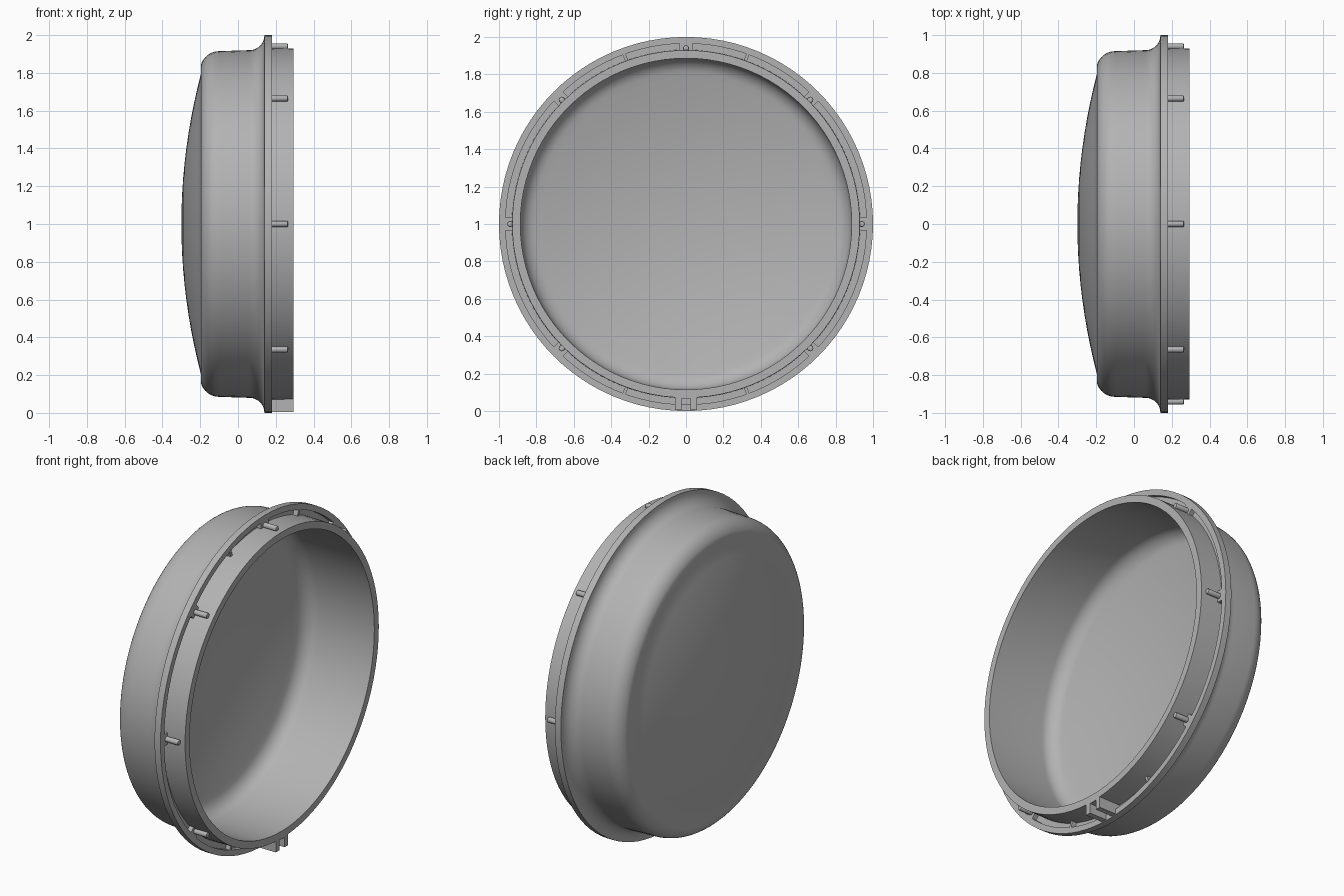
import bpy, bmesh
from math import pi, sin, cos, radians
from mathutils import Matrix, Vector

cube = bpy.data.objects.get("Cube")
if cube:
    bpy.data.objects.remove(cube)

grey = bpy.data.materials.new("plain_grey")
grey.use_nodes = True
COLOUR = (0.45, 0.45, 0.45, 1)
grey.diffuse_color = COLOUR
grey.node_tree.nodes["Principled BSDF"].inputs["Base Color"].default_value = COLOUR

CENTRE = Vector((0, 0, 1))


def finish(name, bm):
    """Turn a bmesh into a shaded, coloured object."""
    bmesh.ops.recalc_face_normals(bm, faces=bm.faces)
    mesh = bpy.data.meshes.new(name)
    bm.to_mesh(mesh)
    bm.free()
    mesh.materials.append(grey)
    obj = bpy.data.objects.new(name, mesh)
    bpy.context.collection.objects.link(obj)
    bpy.ops.object.select_all(action="DESELECT")
    obj.select_set(True)
    bpy.context.view_layer.objects.active = obj
    bpy.ops.object.shade_smooth_by_angle(angle=radians(32))
    return obj


def arc(cx, cr, rx, rr, start, end, steps=8):
    """Elliptical arc of (x, radius) profile points."""
    angles = [radians(start + (end - start) * i / steps) for i in range(steps + 1)]
    return [(cx + rx * cos(a), cr + rr * sin(a)) for a in angles]


def dome(x, rise, radius, steps=10):
    """Shallow dome profile from the axis outwards."""
    return [(x + rise * (i / steps) ** 2, radius * i / steps) for i in range(steps + 1)]


def place(angle):
    """Rotation about the cap's axis, zero being straight up."""
    return Matrix.Translation(CENTRE) @ Matrix.Rotation(angle, 4, "X")


def box(name, angle, lo, hi):
    bm = bmesh.new()
    lo, hi = Vector(lo), Vector(hi)
    size = Matrix.Diagonal((*(hi - lo), 1))
    bmesh.ops.create_cube(bm, size=1, matrix=place(angle) @ Matrix.Translation((lo + hi) / 2) @ size)
    return finish(name, bm)


# Hollow domed cap with flange, groove and lip, as one revolved profile
outside = dome(-0.3, 0.105, 0.8) + arc(-0.1, 0.815, 0.1, 0.1, 165, 90)
flange = [(0.05, 0.92)] + arc(0.06, 1.0, 0.08, 0.08, -90, -15) + [(0.14, 1.0), (0.18, 1.0)]
groove = [(0.18, 0.965), (0.152, 0.965), (0.152, 0.931)]
lip = [(0.295, 0.929), (0.295, 0.886)]
inside = arc(-0.08, 0.785, 0.09, 0.1, 90, 165) + dome(-0.265, 0.09, 0.775)[::-1]
profile = outside + flange + groove + lip + inside

bm = bmesh.new()
verts = [bm.verts.new((x, 0, 1 + r)) for x, r in profile]
edges = [bm.edges.new(pair) for pair in zip(verts, verts[1:])]
bmesh.ops.spin(bm, geom=verts + edges, cent=CENTRE, axis=(1, 0, 0),
               angle=2 * pi, steps=96, use_merge=True)
bmesh.ops.remove_doubles(bm, verts=bm.verts, dist=0.0005)
finish("domed_cap", bm)

# Locating pins around the lip, each on a block bridging the groove
for i in range(8):
    if i == 4:
        continue
    angle = i * pi / 4
    box("pin_base", angle, (0.15, -0.035, 0.925), (0.179, 0.035, 0.967))
    bm = bmesh.new()
    along = Matrix.Translation((0.215, 0, 0.94)) @ Matrix.Rotation(pi / 2, 4, "Y")
    bmesh.ops.create_cone(bm, cap_ends=True, segments=16, radius1=0.016, radius2=0.016,
                          depth=0.1, matrix=place(angle) @ along)
    rim = [e for e in bm.edges if all(v.co.x > 0.26 for v in e.verts)]
    bmesh.ops.bevel(bm, geom=rim, offset=0.006, segments=2, affect="EDGES", profile=0.5)
    finish("locating_pin", bm)

# Thin ribs that divide the groove near the top and bottom
for degrees in (20, -20, 160, -160):
    box("groove_rib", radians(degrees), (0.15, -0.008, 0.92), (0.181, 0.008, 0.967))

# Forked latch at the bottom: two prongs and the web joining them
for side in (-1, 1):
    y = sorted((side * 0.025, side * 0.058))
    box("latch_prong", pi, (0.15, y[0], 0.925), (0.295, y[1], 0.994))
box("latch_web", pi, (0.15, -0.058, 0.915), (0.295, 0.058, 0.934))
